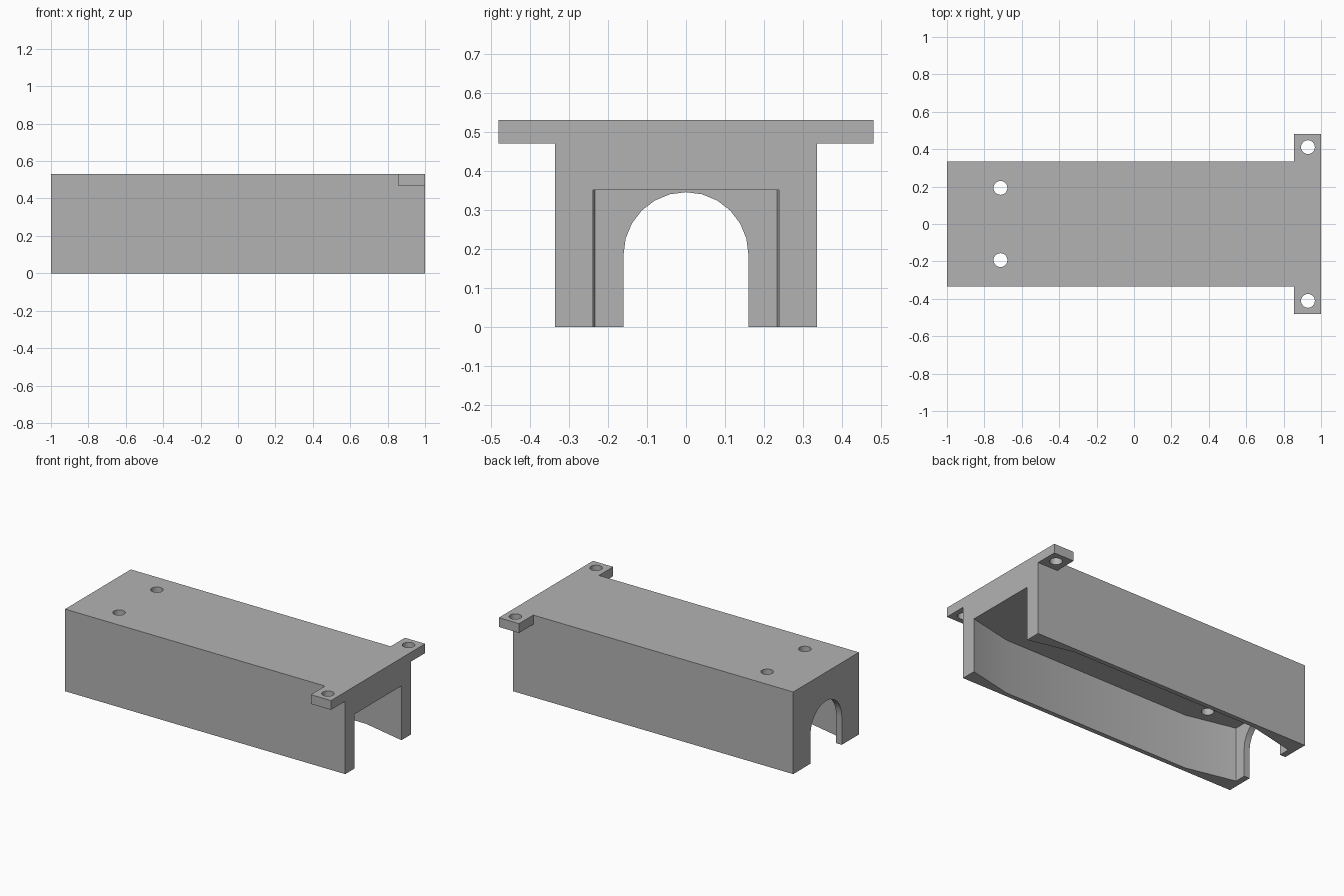
import bpy, bmesh
from math import sin, cos, pi, radians
from mathutils import Vector

if "Cube" in bpy.data.objects:
    bpy.data.objects.remove(bpy.data.objects["Cube"], do_unlink=True)

grey = bpy.data.materials.new("plain grey")
grey.use_nodes = True
grey.diffuse_color = (0.45, 0.45, 0.45, 1)
grey.node_tree.nodes["Principled BSDF"].inputs["Base Color"].default_value = grey.diffuse_color


def prism(name, outline, start, depth):
    """Extrude a closed outline of 3D points, shifted by start, along depth."""
    bm = bmesh.new()
    face = bm.faces.new([bm.verts.new(Vector(p) + Vector(start)) for p in outline])
    grown = bmesh.ops.extrude_face_region(bm, geom=[face])["geom"]
    bmesh.ops.translate(bm, vec=depth, verts=[v for v in grown if isinstance(v, bmesh.types.BMVert)])
    bmesh.ops.recalc_face_normals(bm, faces=bm.faces)
    mesh = bpy.data.meshes.new(name)
    bm.to_mesh(mesh)
    bm.free()
    mesh.materials.append(grey)
    obj = bpy.data.objects.new(name, mesh)
    bpy.context.collection.objects.link(obj)
    return obj


def combine(target, tool, operation):
    """Apply a boolean and discard the tool."""
    mod = target.modifiers.new(operation, "BOOLEAN")
    mod.operation, mod.object, mod.solver = operation, tool, "EXACT"
    bpy.context.view_layer.objects.active = target
    bpy.ops.object.modifier_apply(modifier=mod.name)
    bpy.data.objects.remove(tool, do_unlink=True)


def circle(x, y, r, n=24):
    return [(x + r * cos(2 * pi * i / n), y + r * sin(2 * pi * i / n), 0) for i in range(n)]


# Housing block with a mounting bar across one end
HEIGHT, HALF = 0.53, 0.335
block = [(-1, -HALF, 0), (1, -HALF, 0), (1, HALF, 0), (-1, HALF, 0)]
housing = prism("housing", block, (0, 0, 0), (0, 0, HEIGHT))
bar = [(0.856, -0.48, 0), (1, -0.48, 0), (1, 0.48, 0), (0.856, 0.48, 0)]
combine(housing, prism("mounting_bar", bar, (0, 0, 0.47), (0, 0, 0.06)), "UNION")

# Cavity open below and at the bar end, with tapered ends
side = [(-0.96, 0.233), (-0.64, 0.305), (0.7, 0.305), (1, 0.238), (1.1, 0.238)]
cavity = [(x, y, 0) for x, y in side] + [(x, -y, 0) for x, y in reversed(side)]
combine(housing, prism("cavity_cutter", cavity, (0, 0, -0.1), (0, 0, 0.45)), "DIFFERENCE")

# Arched doorway in the closed end
R, SPRING = 0.16, 0.185
arch = [(0, R * cos(pi * i / 12), SPRING + R * sin(pi * i / 12)) for i in range(13)]
arch += [(0, -R, -0.1), (0, R, -0.1)]
combine(housing, prism("arch_cutter", arch, (-1.1, 0, 0), (0.3, 0, 0)), "DIFFERENCE")

# Screw holes through the roof and the bar tabs
for x, y in ((-0.714, 0.193), (0.93, 0.411)):
    for s in (-1, 1):
        hole = prism("hole_cutter", circle(x, s * y, 0.037), (0, 0, 0.3), (0, 0, 0.3))
        combine(housing, hole, "DIFFERENCE")

# Smooth the round walls, keep the corners crisp
bpy.ops.object.select_all(action="DESELECT")
housing.select_set(True)
bpy.context.view_layer.objects.active = housing
bpy.ops.object.shade_smooth_by_angle(angle=radians(20))
